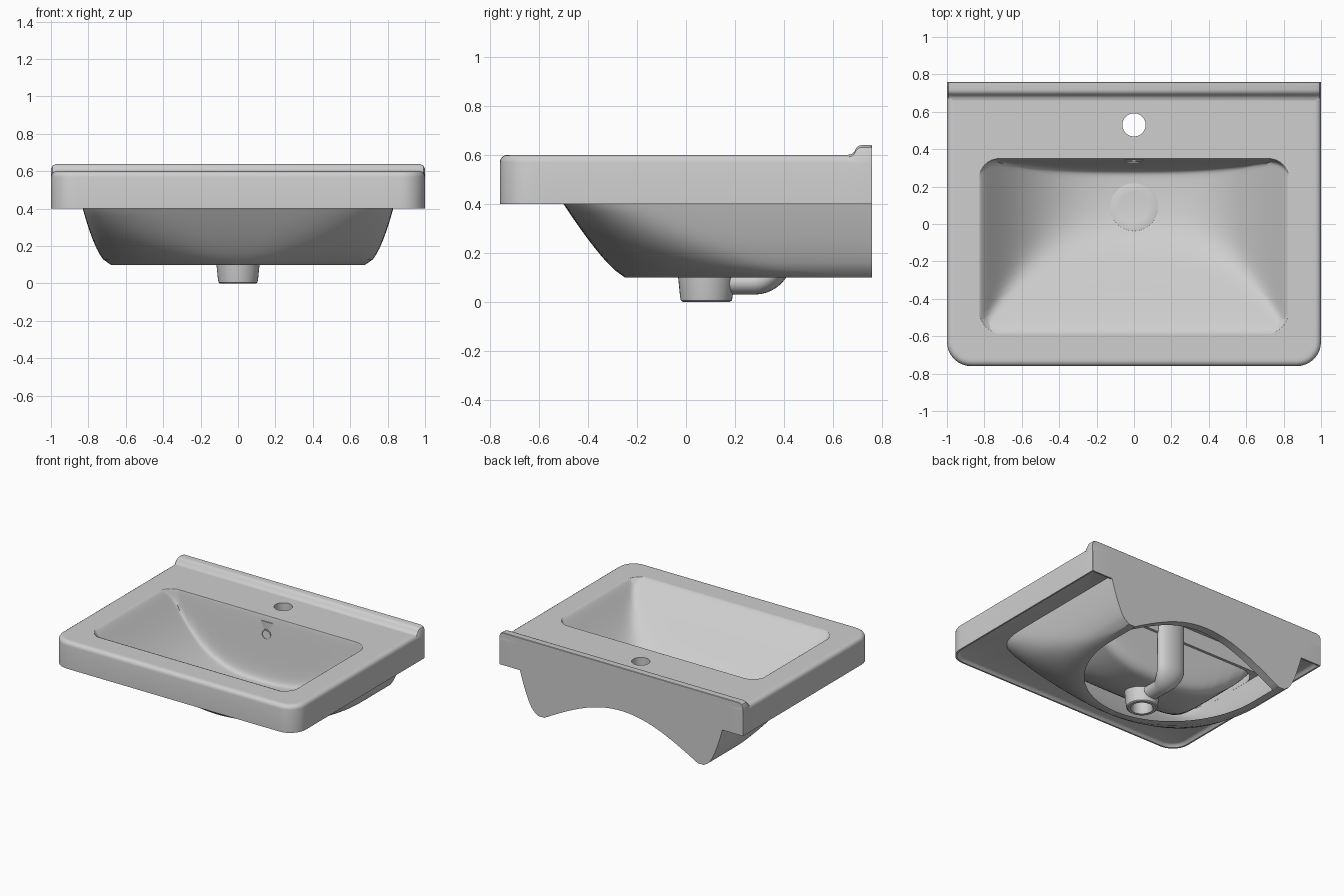
import bpy, bmesh
from math import sin, cos, pi, radians

cube = bpy.data.objects.get("Cube")
if cube:
    bpy.data.objects.remove(cube, do_unlink=True)

ceramic = bpy.data.materials.new("white ceramic")
ceramic.use_nodes = True
shade = (0.62, 0.62, 0.62, 1)
ceramic.diffuse_color = shade
for node in ceramic.node_tree.nodes:
    if node.type == 'BSDF_PRINCIPLED':
        node.inputs["Base Color"].default_value = shade


def loft(name, rings, around=True, wrap=False, first=True, fix=True):
    """Skin a list of equal point rows; rows and points may each be cyclic."""
    bm = bmesh.new()
    rows = [[bm.verts.new(p) for p in ring] for ring in rings]
    n = len(rows[0])
    pairs = list(zip(rows, rows[1:])) + ([(rows[-1], rows[0])] if wrap else [])
    for a, b in pairs:
        for i in range(n if around else n - 1):
            j = (i + 1) % n
            bm.faces.new((a[i], a[j], b[j], b[i]))
    if wrap and not around:
        bm.faces.new([r[0] for r in rows])
        bm.faces.new([r[-1] for r in rows])
    if not wrap and first:
        bm.faces.new(rows[0])
    if not wrap:
        bm.faces.new(rows[-1])
    if fix:
        bmesh.ops.recalc_face_normals(bm, faces=bm.faces)
    mesh = bpy.data.meshes.new(name)
    bm.to_mesh(mesh)
    bm.free()
    ob = bpy.data.objects.new(name, mesh)
    bpy.context.collection.objects.link(ob)
    mesh.materials.append(ceramic)
    return ob


def activate(ob):
    bpy.ops.object.select_all(action='DESELECT')
    ob.select_set(True)
    bpy.context.view_layer.objects.active = ob


def smooth(ob, angle=35):
    activate(ob)
    bpy.ops.object.shade_smooth_by_angle(angle=radians(angle))


def drill(ob, cutter):
    """Cut a hole and drop the cutter."""
    mod = ob.modifiers.new("hole", 'BOOLEAN')
    mod.operation = 'DIFFERENCE'
    mod.solver = 'EXACT'
    mod.object = cutter
    activate(ob)
    bpy.ops.object.modifier_apply(modifier=mod.name)
    bpy.data.objects.remove(cutter, do_unlink=True)


def circle(r, y, z, n=40):
    return [(r * cos(2 * pi * i / n), y + r * sin(2 * pi * i / n), z) for i in range(n)]


def outline(w, y0, y1, front_r, back_r, z, arc=8, side=14):
    """Counter-clockwise rounded rectangle with evenly divided sides."""
    corners = [(w - back_r, y1 - back_r, back_r, 0), (back_r - w, y1 - back_r, back_r, 1),
               (front_r - w, y0 + front_r, front_r, 2), (w - front_r, y0 + front_r, front_r, 3)]
    arcs = [[(x + r * cos(pi / 2 * (q + i / arc)), y + r * sin(pi / 2 * (q + i / arc)), z)
             for i in range(arc + 1)] for x, y, r, q in corners]
    pts = []
    for k, pa in enumerate(arcs):
        pts += pa
        s, e = pa[-1], arcs[(k + 1) % 4][0]
        pts += [tuple(a + (b - a) * i / side for a, b in zip(s, e)) for i in range(1, side)]
    return pts


# Deck: rounded slab with a basin opening and a shallow recess underneath
def rim(inset, z, back=0.0):
    return outline(1 - inset, -0.76 + inset, 0.76 - back, 0.13 - inset, 0.004, z)


opening = outline(0.83, -0.59, 0.35, 0.13, 0.11, 0.6)
edge = 0.03
rings = [outline(0.78, -0.47, 0.35, 0.25, 0.11, 0.42), opening, rim(0.045, 0.6, 0.02)]
for i in range(5):
    a = pi / 2 * i / 4
    rings.append(rim(edge * (1 - sin(a)), 0.6 - edge * (1 - cos(a))))
rings += [rim(0, 0.4), rim(0.012, 0.4, 0.012), rim(0.025, 0.415, 0.025), rim(0.04, 0.42, 0.04)]
deck = loft("deck", rings, wrap=True)
hollow = [[(-0.74, 0.385, z), (0.74, 0.385, z), (0.74, 0.705, z), (-0.74, 0.705, z)]
          for z in (0.3, 0.54)]
drill(deck, loft("hollow_cutter", hollow))
drill(deck, loft("faucet_cutter", [circle(0.062, 0.53, z) for z in (0.3, 0.7)]))
smooth(deck)

# Splash ridge along the back edge, with rounded ends
profile = [(0.66, 0.55), (0.66, 0.6), (0.675, 0.603), (0.687, 0.613), (0.695, 0.628),
           (0.705, 0.637), (0.718, 0.64), (0.757, 0.64), (0.76, 0.637), (0.76, 0.55)]
ends = [(1, 0.03), (0.991, 0.009), (0.97, 0)]
sections = [(-x, d) for x, d in ends] + [(x, d) for x, d in reversed(ends)]
smooth(loft("back_ridge", [[(x, y, max(0.55, z - d)) for x, d in sections]
                           for y, z in profile], around=False, wrap=True))


# Basin: curved floor, sloping front and steep back blended together
def basin_z(x, y, t):
    depths = (0.51 * (1 - (abs(x) / 0.83) ** 2.7), 0.52 * (y + 0.59) / 0.56,
              9 * (0.35 - y), 4.5 * (1 - t))
    if min(depths) < 1e-5:
        return 0.6
    d = sum(v ** -7 for v in depths) ** (-1 / 7)
    return 0.6 - d * d / (d + 0.05)


drain_y = 0.09
rings = []
for k in range(48):
    t = 1 - (k / 48) ** 1.8
    rings.append([(x * t, drain_y + (y - drain_y) * t,
                   basin_z(x * t, drain_y + (y - drain_y) * t, t))
                  for x, y, _ in opening])
basin = loft("basin", rings, first=False, fix=False)
wall = basin.modifiers.new("wall", 'SOLIDIFY')
wall.thickness = 0.04
wall.offset = -1
activate(basin)
bpy.ops.object.modifier_apply(modifier=wall.name)
smooth(basin, 50)

# Overflow ring set in the back wall
ring = [(0.037, 0.345), (0.037, 0.326), (0.03, 0.326), (0.03, 0.345)]
smooth(loft("overflow_ring", [[(x, y, z) for x, z, _ in circle(r, 0.47, 0)]
                              for r, y in ring], wrap=True))

# Drain cover following the basin floor
rings = []
for r, lift in ((0.127, -0.01), (0.127, 0.003), (0.124, 0.005), (0.08, 0.005), (0.03, 0.005)):
    rings.append([(x, y, basin_z(x, y, 0) + lift) for x, y, _ in circle(r, drain_y, 0)])
smooth(loft("drain_cover", rings))


# Apron: hollow U-shaped shell below the deck
def half_width(z):
    return 0.68 + 0.15 * max(0, (z - 0.1) / 0.3) ** 0.55


def apron_row(z, inset):
    s = (z - 0.1) / 0.3
    w = half_width(z) - inset
    front = -0.25 - 0.25 * s ** 0.78 + inset
    mid = 0.5 * (1 - min(s, 1))
    power = 2 / (2 + 3 * min(s, 1))
    pts = []
    for i in range(65):
        a = pi * i / 64
        c = cos(a) if i != 32 else 0
        side = 1 if c >= 0 else -1
        pts.append((side * w * abs(c) ** power,
                    mid - (mid - front) * max(0, sin(a)) ** power, z))
    return [(w, 0.75, z)] + pts[:-1] + [(-w, mid, z), (-w, 0.75, z)]


levels = [0.1 + 0.35 * i / 12 for i in range(13)]
smooth(loft("apron", [apron_row(z, 0) for z in levels] +
            [apron_row(z, 0.055) for z in reversed(levels)], around=False, wrap=True))

# Back panel with an arched cut-out
outer = [(half_width(z), z) for z in levels]
top_x = outer[-1][0]
outer += [(top_x * (1 - i / 6), 0.45) for i in range(1, 12)]
outer += [(-half_width(z), z) for z in reversed(levels)]
count = len(outer) - 1
arch = []
for i in range(count + 1):
    x = 0.63 * (1 - 2 * i / count)
    arch.append((x, 0.1 + 0.22 * cos(pi * x / 1.26)))
smooth(loft("back_panel", [[(x, y, z) for x, z in line] for line, y in
                           ((outer, 0.76), (arch, 0.76), (arch, 0.7), (outer, 0.7))],
            around=False, wrap=True))

# Drain outlet: open tube with a rounded lower lip
tube = [(0.07, 0.11), (0.07, 0.01), (0.076, 0), (0.096, 0), (0.104, 0.006), (0.107, 0.02), (0.119, 0.14)]
smooth(loft("drain_outlet", [circle(r, 0.083, z) for r, z in tube], wrap=True))

# Overflow channel: from the outlet, bending up and widening behind the basin
path = [(0.17, 0.08, 0)]
for i in range(11):
    a = pi / 2 * i / 10
    path.append((0.28 + 0.105 * sin(a), 0.185 - 0.105 * cos(a), a))
path.append((0.385, 0.56, pi / 2))
smooth(loft("overflow_channel", [[((0.06 + 0.05 * sin(a)) * cos(pi * i / 12),
                                   y - 0.05 * sin(pi * i / 12) * sin(a),
                                   z + 0.05 * sin(pi * i / 12) * cos(a)) for i in range(24)]
                                 for y, z, a in path]))
